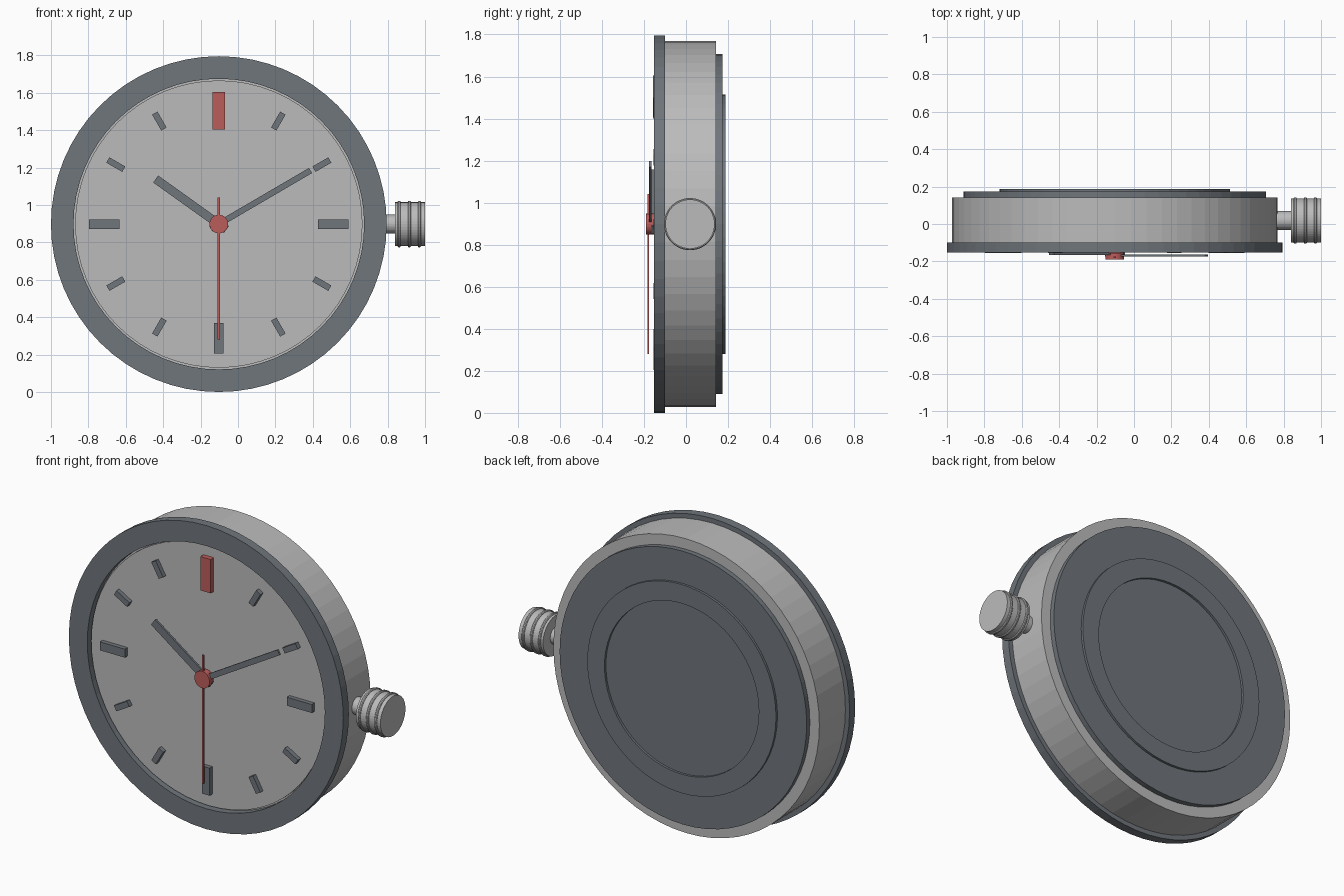
import bpy, bmesh, math
from mathutils import Matrix, Vector

if "Cube" in bpy.data.objects:
    bpy.data.objects.remove(bpy.data.objects["Cube"])

CENTRE = Vector((-0.1025, 0, 0.898))


def material(name, rgb):
    m = bpy.data.materials.new(name)
    m.use_nodes = True
    m.diffuse_color = (*rgb, 1)
    m.node_tree.nodes["Principled BSDF"].inputs["Base Color"].default_value = (*rgb, 1)
    return m


GREY = material("light grey", (0.50, 0.50, 0.50))
SLATE = material("dark slate", (0.16, 0.18, 0.20))
RED = material("muted red", (0.50, 0.11, 0.105))


def add_object(name, bm, mat):
    bmesh.ops.recalc_face_normals(bm, faces=bm.faces)
    mesh = bpy.data.meshes.new(name)
    bm.to_mesh(mesh)
    bm.free()
    mesh.materials.append(mat)
    ob = bpy.data.objects.new(name, mesh)
    bpy.context.collection.objects.link(ob)
    return ob


def lathe(name, profile, mat, segments=64, axis="Y", origin=CENTRE, closed=False):
    """Turn (radius, position) points about an axis; open profiles get end caps."""
    bm = bmesh.new()
    rings = []
    for r, p in profile:
        ring = []
        for i in range(segments):
            a = math.tau * i / segments
            u, v = r * math.cos(a), r * math.sin(a)
            co = Vector((u, p, v)) if axis == "Y" else Vector((p, u, v))
            ring.append(bm.verts.new(origin + co))
        rings.append(ring)
    pairs = list(zip(rings, rings[1:]))
    if closed:
        pairs.append((rings[-1], rings[0]))
    else:
        bm.faces.new(rings[0])
        bm.faces.new(rings[-1])
    for a, b in pairs:
        for i in range(segments):
            j = (i + 1) % segments
            bm.faces.new((a[i], a[j], b[j], b[i]))
    return add_object(name, bm, mat)


def bar(name, angle, r0, r1, width, y0, y1, mat):
    """Flat bar lying along a clock direction, angle in degrees from twelve."""
    bm = bmesh.new()
    bmesh.ops.create_cube(bm, size=1)
    place = (Matrix.Translation(CENTRE)
             @ Matrix.Rotation(math.radians(angle), 4, "Y")
             @ Matrix.Translation((0, (y0 + y1) / 2, (r0 + r1) / 2))
             @ Matrix.Diagonal((width, y1 - y0, r1 - r0, 1)))
    bmesh.ops.transform(bm, matrix=place, verts=bm.verts)
    return add_object(name, bm, mat)


# Case, bezel and dial
lathe("case_body", [(0.87, -0.11), (0.87, 0.143)], GREY)
lathe("bezel", [(0.777, -0.152), (0.8975, -0.152), (0.8975, -0.1), (0.777, -0.1)],
      SLATE, closed=True)
lathe("dial", [(0.768, -0.128), (0.768, -0.1)], GREY)

# Back cover with a raised ring
lathe("back_cover", [(0.808, 0.14), (0.808, 0.173)], SLATE)
lathe("back_ring", [(0.505, 0.165), (0.617, 0.165), (0.617, 0.187), (0.505, 0.187)],
      SLATE, closed=True)

# Hour markers
for hour in range(12):
    name = f"hour_marker_{hour or 12}"
    if hour == 0:
        bar(name, 0, 0.507, 0.707, 0.067, -0.157, -0.12, RED)
    elif hour % 3 == 0:
        bar(name, hour * 30, 0.53, 0.693, 0.05, -0.154, -0.12, SLATE)
    else:
        bar(name, hour * 30, 0.587, 0.685, 0.033, -0.154, -0.12, SLATE)

# Hands and centre hub
bar("hour_hand", -54.5, -0.05, 0.415, 0.046, -0.165, -0.153, SLATE)
bar("minute_hand", 59.7, -0.05, 0.568, 0.032, -0.175, -0.164, SLATE)
bar("second_hand", 180, -0.143, 0.617, 0.012, -0.183, -0.175, RED)
lathe("hand_hub", [(0.05, -0.19), (0.05, -0.152)], RED, segments=24)
lathe("hand_post", [(0.025, -0.16), (0.025, -0.12)], RED, segments=16)

# Winding crown with raised ribs
CROWN = Vector((0, 0.019, 0.898))
lathe("crown_stem", [(0.05, 0.74), (0.05, 0.85)], GREY, 32, "X", CROWN)
lathe("crown", [(0.117, 0.84), (0.117, 1.0)], GREY, 48, "X", CROWN)
for i, x in enumerate((0.862, 0.916, 0.97)):
    lathe(f"crown_rib_{i + 1}",
          [(0.11, x - 0.008), (0.12, x - 0.008), (0.124, x - 0.004),
           (0.124, x + 0.004), (0.12, x + 0.008), (0.11, x + 0.008)],
          GREY, 48, "X", CROWN, closed=True)
